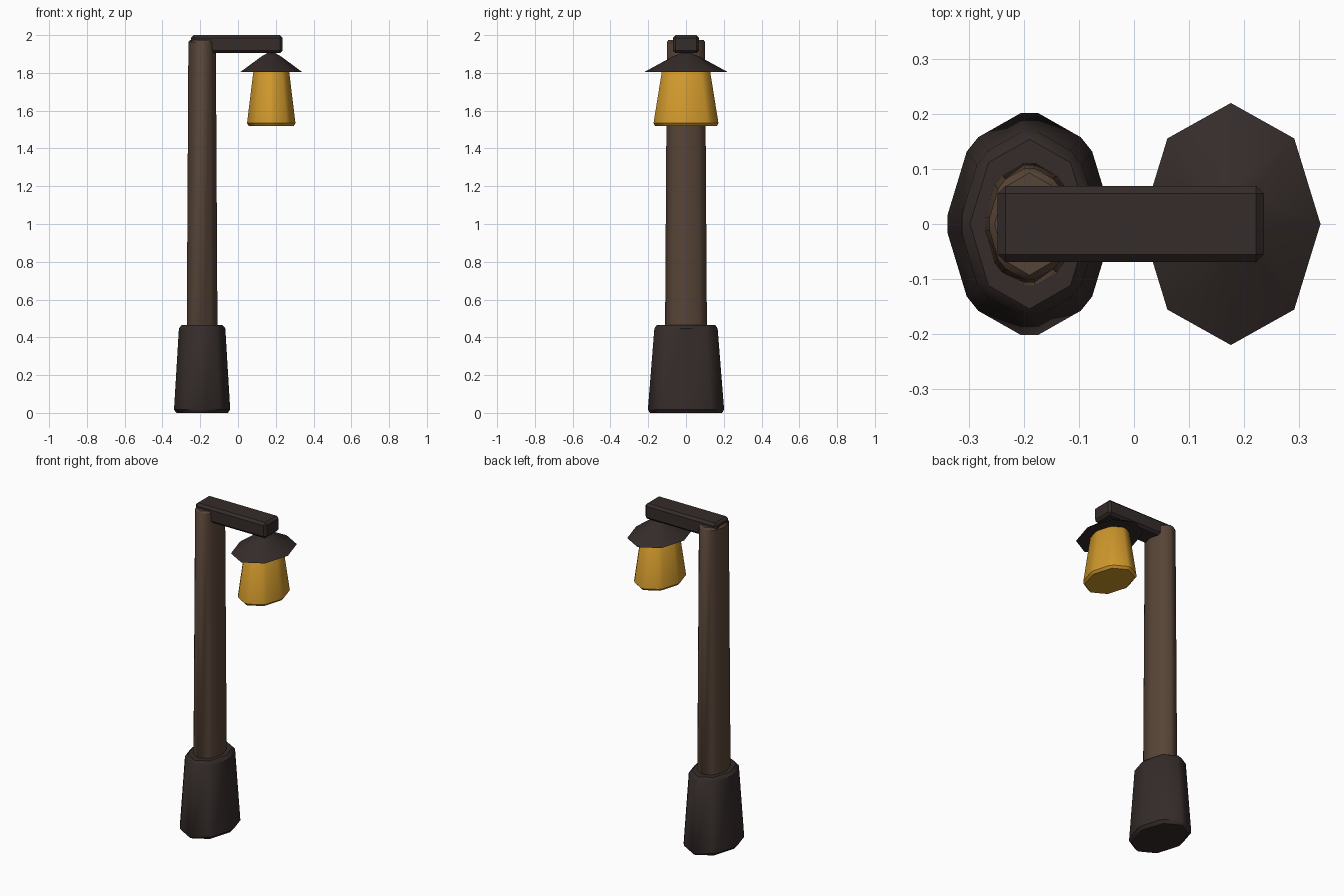
import bpy, bmesh, math

if "Cube" in bpy.data.objects:
    bpy.data.objects.remove(bpy.data.objects["Cube"])


def material(name, color):
    m = bpy.data.materials.new(name)
    m.diffuse_color = (*color, 1)
    m.use_nodes = True
    m.node_tree.nodes["Principled BSDF"].inputs["Base Color"].default_value = m.diffuse_color
    return m


iron = material("dark_iron", (0.035, 0.025, 0.023))
wood = material("brown_wood", (0.095, 0.058, 0.038))
glow = material("amber_glass", (0.62, 0.31, 0.025))


def finish(name, bm, mat, bevel):
    bmesh.ops.recalc_face_normals(bm, faces=bm.faces)
    if bevel:
        bmesh.ops.bevel(bm, geom=bm.edges[:], offset=bevel, segments=1,
                        profile=0.5, affect='EDGES', clamp_overlap=True)
    mesh = bpy.data.meshes.new(name)
    bm.to_mesh(mesh)
    bm.free()
    mesh.materials.append(mat)
    ob = bpy.data.objects.new(name, mesh)
    bpy.context.collection.objects.link(ob)
    bpy.ops.object.select_all(action='DESELECT')
    ob.select_set(True)
    bpy.context.view_layer.objects.active = ob
    bpy.ops.object.shade_smooth_by_angle(angle=math.radians(35))
    return ob


def octagon_stack(name, cx, rings, mat, bevel=0):
    """Eight-sided oval body; rings are (z, x radius, y radius)."""
    bm = bmesh.new()
    loops = []
    for z, rx, ry in rings:
        loops.append([bm.verts.new((cx + rx * math.cos(i * math.pi / 4),
                                    ry * math.sin(i * math.pi / 4), z))
                      for i in range(8)])
    for a, b in zip(loops, loops[1:]):
        for i in range(8):
            j = (i + 1) % 8
            bm.faces.new((a[i], a[j], b[j], b[i]))
    bm.faces.new(loops[0])
    bm.faces.new(loops[-1])
    return finish(name, bm, mat, bevel)


# Footing and post
octagon_stack("base", -0.19, [(0, 0.155, 0.212), (0.465, 0.127, 0.175)], iron, 0.018)
octagon_stack("post", -0.19, [(0.40, 0.085, 0.117), (1.975, 0.076, 0.107)], wood, 0.012)

# Horizontal arm
bm = bmesh.new()
bmesh.ops.create_cube(bm, size=1)
for v in bm.verts:
    v.co = (-0.006 + v.co.x * 0.484, v.co.y * 0.138, 1.952 + v.co.z * 0.096)
finish("arm", bm, iron, 0.014)

# Lantern shade and glass
octagon_stack("shade", 0.176, [(1.805, 0.163, 0.22), (1.887, 0.052, 0.07),
                               (1.912, 0.008, 0.011)], iron)
octagon_stack("lantern_glass", 0.176, [(1.52, 0.134, 0.181), (1.83, 0.096, 0.131)],
              glow, 0.014)
